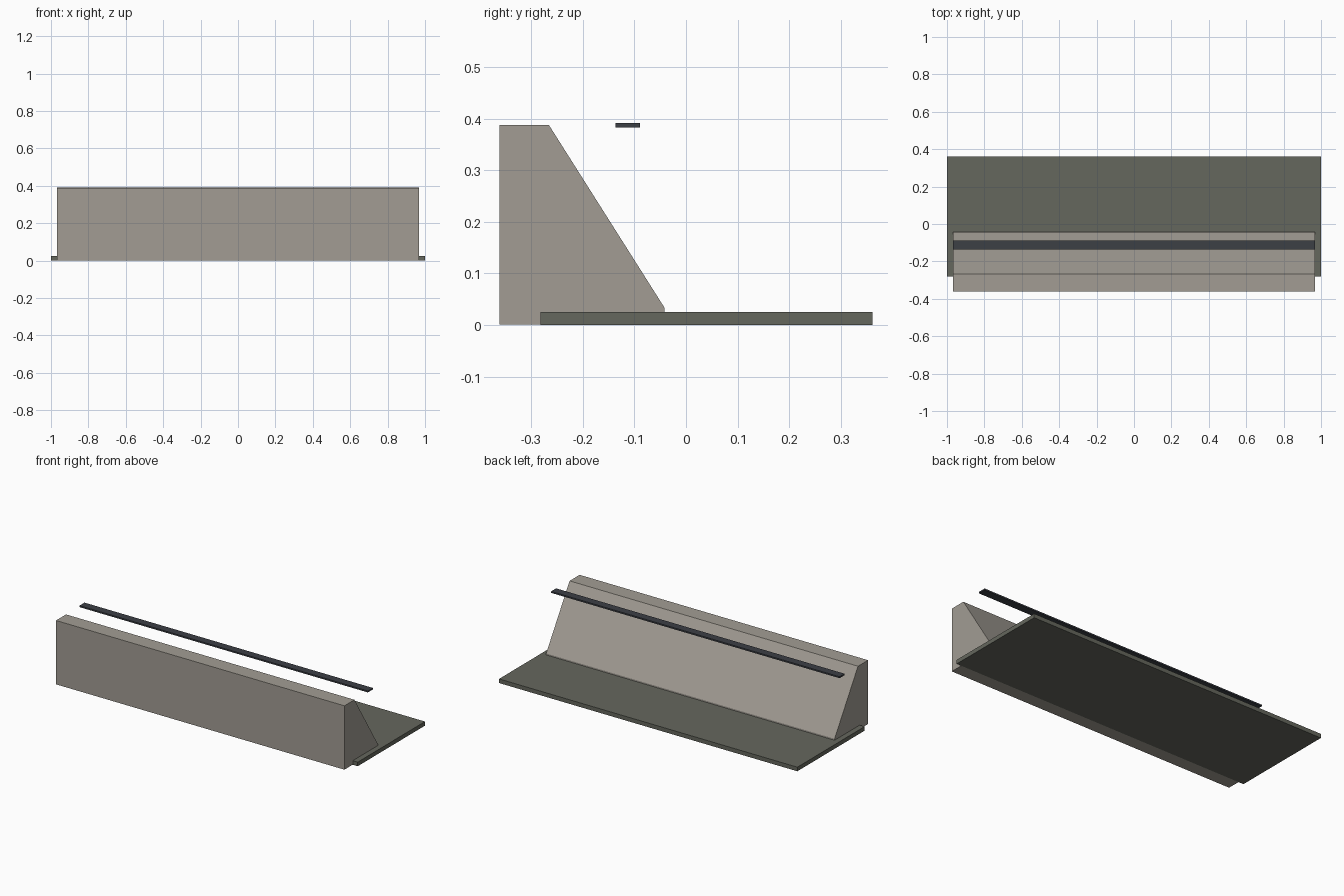
import bpy

if "Cube" in bpy.data.objects:
    bpy.data.objects.remove(bpy.data.objects["Cube"])


def material(name, rgb):
    mat = bpy.data.materials.new(name)
    mat.diffuse_color = (*rgb, 1)
    mat.use_nodes = True
    mat.node_tree.nodes["Principled BSDF"].inputs["Base Color"].default_value = mat.diffuse_color
    return mat


def extrude_profile(name, profile, half_length, mat):
    """Extrude a (y, z) outline symmetrically along x."""
    n = len(profile)
    verts = [(x, y, z) for x in (-half_length, half_length) for y, z in profile]
    faces = [tuple(reversed(range(n))), tuple(range(n, 2 * n))]
    faces += [(i, (i + 1) % n, n + (i + 1) % n, n + i) for i in range(n)]
    mesh = bpy.data.meshes.new(name)
    mesh.from_pydata(verts, [], faces)
    mesh.materials.append(mat)
    obj = bpy.data.objects.new(name, mesh)
    bpy.context.collection.objects.link(obj)
    return obj


def rect(y0, y1, z0, z1):
    return [(y0, z0), (y1, z0), (y1, z1), (y0, z1)]


concrete = material("concrete", (0.36, 0.335, 0.295))
paving = material("paving", (0.13, 0.135, 0.11))
metal = material("dark_metal", (0.045, 0.05, 0.06))

# Sloped barrier wall with a vertical front and a small toe
extrude_profile("sloped_wall", [(-0.362, 0.001), (-0.042, 0.001), (-0.042, 0.034),
                                (-0.266, 0.388), (-0.362, 0.388)], 0.967, concrete)
# Ground slab running under the slope
extrude_profile("base_slab", rect(-0.282, 0.362, 0, 0.025), 1.0, paving)
# Thin strip floating above the slope
extrude_profile("top_rail", rect(-0.137, -0.089, 0.383, 0.392), 0.967, metal)
